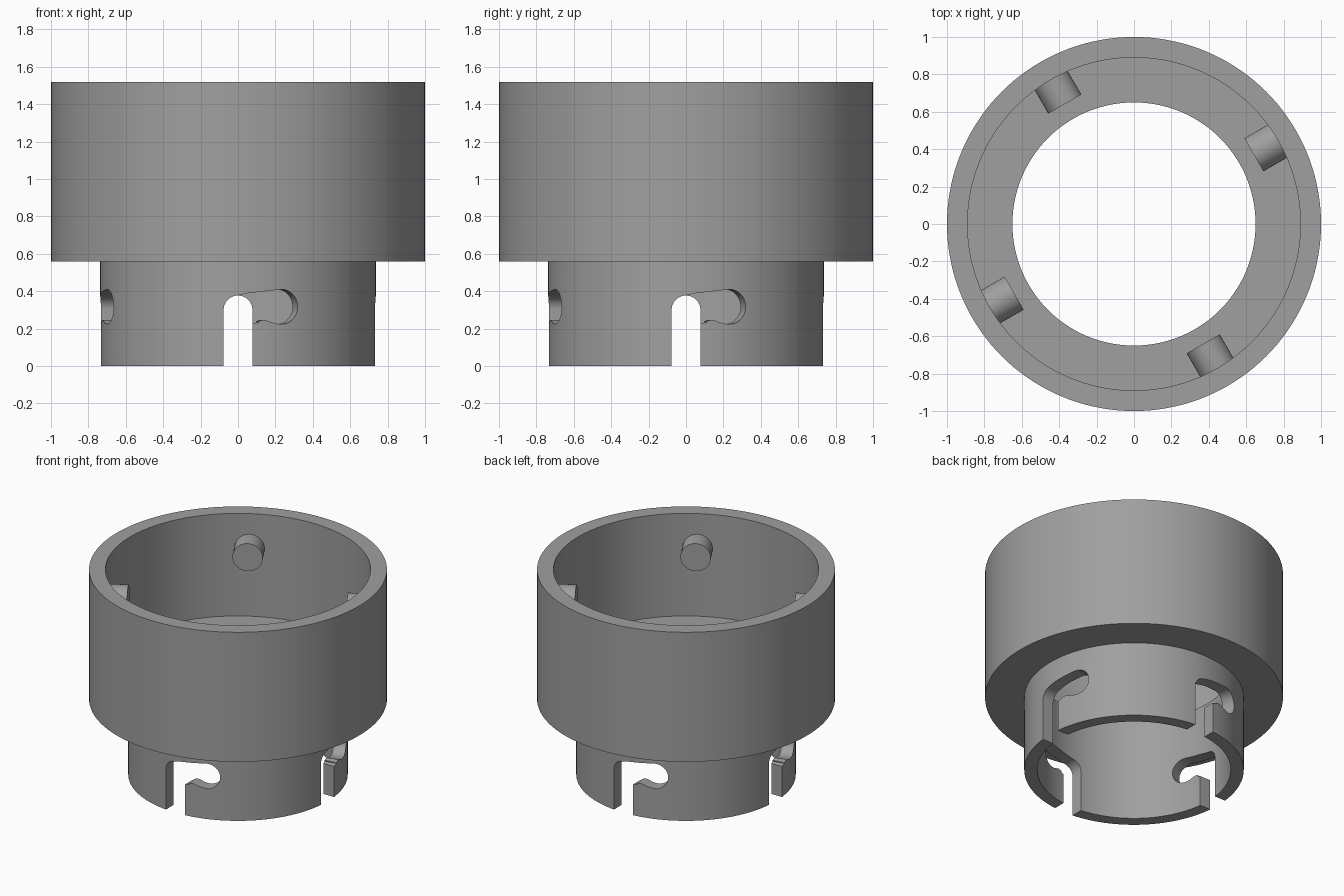
import bpy, bmesh, math
from mathutils import Matrix, Vector

if "Cube" in bpy.data.objects:
    bpy.data.objects.remove(bpy.data.objects["Cube"])

grey = bpy.data.materials.new("plain_grey")
grey.diffuse_color = (0.35, 0.35, 0.35, 1)
grey.use_nodes = True
grey.node_tree.nodes["Principled BSDF"].inputs["Base Color"].default_value = grey.diffuse_color


def make_object(name, bm):
    bmesh.ops.recalc_face_normals(bm, faces=bm.faces)
    mesh = bpy.data.meshes.new(name)
    bm.to_mesh(mesh)
    bm.free()
    mesh.materials.append(grey)
    obj = bpy.data.objects.new(name, mesh)
    bpy.context.collection.objects.link(obj)
    return obj


def lathe(name, profile, steps=144):
    bm = bmesh.new()
    rings = []
    for i in range(steps):
        a = 2 * math.pi * i / steps
        rings.append([bm.verts.new((r * math.cos(a), r * math.sin(a), z)) for r, z in profile])
    n = len(profile)
    for i in range(steps):
        p, q = rings[i], rings[(i + 1) % steps]
        for j in range(n):
            k = (j + 1) % n
            bm.faces.new((p[j], q[j], q[k], p[k]))
    return make_object(name, bm)


def arc(axis, z, r, start, end, steps):
    """Points (axis angle, sideways offset, height) on an arc around a radial axis."""
    out = []
    for i in range(steps + 1):
        t = math.radians(start + (end - start) * i / steps)
        out.append((axis, r * math.cos(t), z + r * math.sin(t)))
    return out


# Cup with a thick floor and a narrower collar below
body = lathe("socket_body", [(0.65, 0), (0.737, 0), (0.737, 0.56), (1, 0.56),
                             (1, 1.52), (0.89, 1.52), (0.89, 0.76), (0.65, 0.76)])

# Bayonet slot outline: upright entry, sloping channel, round end, small detent
outline = [(0, -0.077, -0.1)]
outline += arc(0, 0.3, 0.077, 180, 98, 10)
outline += arc(18.4, 0.317, 0.093, 98, -100, 22)
outline += [(13.3, 0, 0.238), (11.8, 0, 0.244), (10.2, 0, 0.246), (8.6, 0, 0.241),
            (0, 0.077, 0.226), (0, 0.077, -0.1)]

bm = bmesh.new()
for turn in range(4):
    layers = []
    for radius in (0.5, 0.9):
        layer = []
        for axis, side, z in outline:
            rot = Matrix.Rotation(math.radians(axis - 90 + 90 * turn), 3, 'Z')
            layer.append(bm.verts.new(rot @ Vector((radius, side, z))))
        layers.append(layer)
    inner, outer = layers
    bm.faces.new(inner)
    bm.faces.new(outer[::-1])
    for j in range(len(outline)):
        k = (j + 1) % len(outline)
        bm.faces.new((inner[j], outer[j], outer[k], inner[k]))
bmesh.ops.triangulate(bm, faces=bm.faces)
cutter = make_object("slot_cutter", bm)
cutter.hide_render = True

cut = body.modifiers.new("bayonet_slots", 'BOOLEAN')
cut.operation = 'DIFFERENCE'
cut.solver = 'EXACT'
cut.object = cutter
bpy.context.view_layer.objects.active = body
body.select_set(True)
bpy.ops.object.modifier_apply(modifier=cut.name)
bpy.data.objects.remove(cutter)

# Four locking pins pointing inward from the cup wall
parts = [body]
for i in range(4):
    bm = bmesh.new()
    place = (Matrix.Rotation(math.radians(30 + 90 * i), 4, 'Z')
             @ Matrix.Translation((0.83, 0, 1.265)) @ Matrix.Rotation(math.pi / 2, 4, 'Y'))
    bmesh.ops.create_cone(bm, cap_ends=True, segments=40, radius1=0.102, radius2=0.102,
                          depth=0.18, matrix=place)
    parts.append(make_object(f"locking_pin_{i + 1}", bm))

# Smooth curved walls, keep edges sharp
for obj in parts:
    obj.select_set(True)
bpy.ops.object.shade_smooth_by_angle(angle=math.radians(30))
